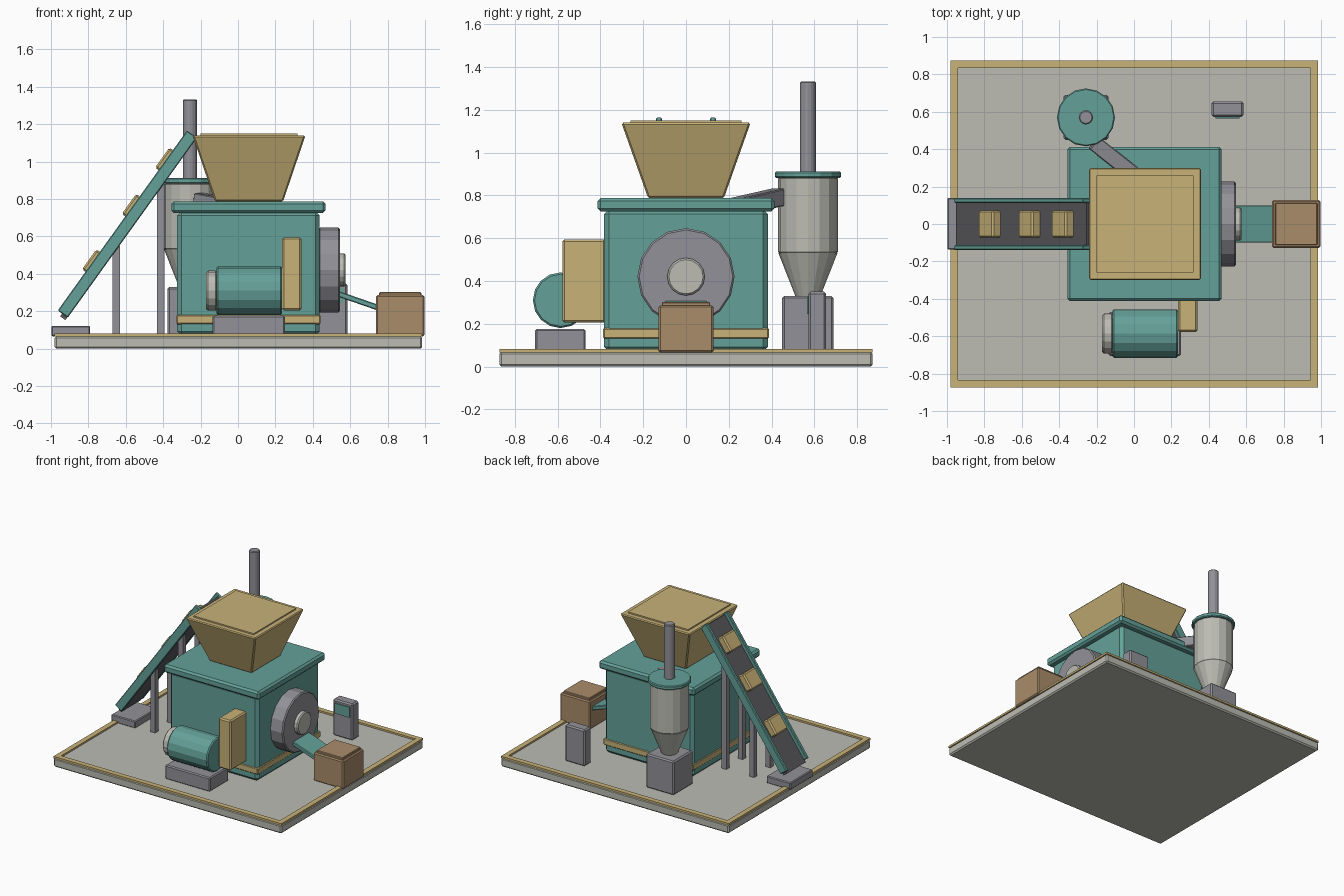
import bpy, bmesh, math
from mathutils import Vector, Matrix

if "Cube" in bpy.data.objects:
    bpy.data.objects.remove(bpy.data.objects["Cube"])


def material(name, r, g, b):
    m = bpy.data.materials.new(name)
    lin = [((c / 255 + 0.055) / 1.055) ** 2.4 for c in (r, g, b)]
    m.diffuse_color = (*lin, 1)
    m.use_nodes = True
    m.node_tree.nodes["Principled BSDF"].inputs["Base Color"].default_value = m.diffuse_color
    return m


TEAL = material("teal", 100, 161, 153)
YELLOW = material("ochre yellow", 200, 178, 120)
LIGHT = material("light grey", 188, 188, 180)
GREY = material("steel grey", 145, 145, 152)
DARK = material("dark rubber", 90, 90, 94)
BROWN = material("brown", 170, 140, 106)


def finish(bm, name, mat, bevel=0.0, smooth=False):
    bmesh.ops.recalc_face_normals(bm, faces=bm.faces)
    me = bpy.data.meshes.new(name)
    bm.to_mesh(me)
    bm.free()
    me.materials.append(mat)
    ob = bpy.data.objects.new(name, me)
    bpy.context.collection.objects.link(ob)
    if bevel:
        mod = ob.modifiers.new("bevel", "BEVEL")
        mod.width = bevel
        mod.segments = 1
        mod.limit_method = "ANGLE"
        mod.angle_limit = math.radians(40)
    return ob


def box(name, mat, x, y, z, bevel=0.008, matrix=None):
    """Box given by its (low, high) range on each axis."""
    bm = bmesh.new()
    bmesh.ops.create_cube(bm, size=1)
    for v in bm.verts:
        v.co = [(lo + hi) / 2 + c * (hi - lo) for c, (lo, hi) in zip(v.co, (x, y, z))]
    if matrix:
        bm.transform(matrix)
    return finish(bm, name, mat, bevel)


def cylinder(name, mat, centre, r1, r2, lo, hi, axis="Z", sides=16, bevel=0.006):
    """Cylinder or cone from lo to hi along its axis, r1 at lo and r2 at hi."""
    bm = bmesh.new()
    bmesh.ops.create_cone(bm, cap_ends=True, segments=sides, radius1=r1, radius2=r2, depth=hi - lo)
    bm.transform(Matrix.Translation((0, 0, (lo + hi) / 2)))
    if axis == "X":
        bm.transform(Matrix.Rotation(math.pi / 2, 4, "Y"))
    bm.transform(Matrix.Translation(centre))
    return finish(bm, name, mat, bevel)


def frame(start, end):
    """Matrix with local x running from start to end and local y level."""
    a, b = Vector(start), Vector(end)
    d = (b - a).normalized()
    side = Vector((0, 0, 1)).cross(d).normalized()
    up = d.cross(side)
    m = Matrix((d, side, up)).transposed().to_4x4()
    m.translation = a
    return m, (b - a).length


# Base slab with a raised yellow border
BX, BY = (-0.98, 0.985), (-0.873, 0.873)
box("base_slab", LIGHT, BX, BY, (0, 0.068), 0.01)
for i, s in enumerate((BY[0], BY[1] - 0.04)):
    box(f"border_long_{i}", YELLOW, BX, (s, s + 0.04), (0.066, 0.081), 0)
for i, s in enumerate((BX[0], BX[1] - 0.04)):
    box(f"border_side_{i}", YELLOW, (s, s + 0.04), (BY[0] + 0.04, BY[1] - 0.04), (0.066, 0.081), 0)

# Main housing, lid and stripe
box("housing", TEAL, (-0.325, 0.437), (-0.383, 0.383), (0.07, 0.735), 0.022)
box("housing_lid", TEAL, (-0.356, 0.468), (-0.413, 0.413), (0.725, 0.788), 0.014)
box("housing_stripe", YELLOW, (-0.33, 0.442), (-0.388, 0.388), (0.13, 0.18), 0.006)

# Hopper: tapered box with a slightly raised inner top
bm = bmesh.new()
bmesh.ops.create_cube(bm, size=2)
for v in bm.verts:
    hx, hy = (0.302, 0.302) if v.co.z > 0 else (0.182, 0.177)
    v.co = (0.059 + v.co.x * hx, v.co.y * hy, 1.14 if v.co.z > 0 else 0.787)
finish(bm, "hopper", YELLOW, 0.008)
box("hopper_top", YELLOW, (-0.2, 0.318), (-0.26, 0.26), (1.13, 1.15), 0)

# Conveyor: local x runs up the slope, local z points away from the belt
conveyor, length = frame((-0.937, 0, 0.185), (-0.246, 0, 1.147))
box("conveyor_belt", DARK, (-0.018, length - 0.01), (-0.118, 0.118), (-0.03, 0.004), 0, conveyor)
for i, s in enumerate((-1, 1)):
    rail = sorted((s * 0.113, s * 0.14))
    box(f"conveyor_rail_{i}", TEAL, (0, length), rail, (-0.033, 0.033), 0.005, conveyor)
for i, t in enumerate((0.32, 0.685, 0.99)):
    box(f"conveyor_load_{i}", YELLOW, (t - 0.066, t + 0.066), (-0.073, 0.073), (-0.015, 0.056), 0.01, conveyor)
box("conveyor_foot", GREY, (-0.998, -0.79), (-0.137, 0.14), (0.066, 0.122), 0.006)
for x, top in ((-0.65, 0.55), (-0.412, 0.88)):
    for s in (-1, 1):
        box("conveyor_leg", GREY, (x - 0.02, x + 0.02), (s * 0.1 - 0.02, s * 0.1 + 0.02), (0.066, top), 0)

# Dust cyclone with its stand, exhaust pipe and duct
C = (-0.257, 0.57, 0)
box("cyclone_stand", GREY, (-0.377, -0.137), (0.45, 0.69), (0.066, 0.33), 0.01)
cylinder("cyclone_cone", LIGHT, C, 0.055, 0.138, 0.32, 0.53, bevel=0)
cylinder("cyclone_barrel", LIGHT, C, 0.14, 0.14, 0.53, 0.885)
cylinder("cyclone_cap", TEAL, C, 0.155, 0.155, 0.882, 0.912)
cylinder("exhaust_pipe", GREY, C, 0.038, 0.038, 0.9, 1.333)
duct, length = frame((-0.215, 0.435, 0.793), (0.05, 0.225, 0.745))
box("duct", GREY, (0, length), (-0.042, 0.042), (-0.04, 0.04), 0.005, duct)

# Flywheel, outlet chute and collecting bin
cylinder("flywheel", GREY, (0, 0, 0.42), 0.227, 0.227, 0.43, 0.545, "X", 16, 0.008)
cylinder("flywheel_hub", LIGHT, (0, 0, 0.42), 0.088, 0.088, 0.53, 0.576, "X", 16, 0.008)
chute, length = frame((0.53, 0, 0.295), (0.79, 0, 0.205))
box("outlet_chute", TEAL, (0, length), (-0.1, 0.1), (-0.015, 0.015), 0.005, chute)
box("bin", BROWN, (0.738, 0.996), (-0.128, 0.128), (0.066, 0.286), 0.008)
box("bin_top", BROWN, (0.755, 0.98), (-0.113, 0.113), (0.28, 0.302), 0.004)

# Motor with plinth, end cap and belt guard
M = (0, -0.586, 0.31)
box("motor_plinth", GREY, (-0.135, 0.25), (-0.705, -0.47), (0.066, 0.176), 0.008)
cylinder("motor_body", TEAL, M, 0.13, 0.13, -0.115, 0.235, "X", 16, 0.008)
cylinder("motor_cap", LIGHT, M, 0.107, 0.107, -0.17, -0.11, "X", 16, 0.01)
box("belt_guard", YELLOW, (0.235, 0.34), (-0.578, -0.375), (0.205, 0.595), 0.01)

# Control cabinet with a front panel
box("control_cabinet", GREY, (0.415, 0.585), (0.573, 0.655), (0.066, 0.35), 0.01)
box("control_panel", TEAL, (0.437, 0.565), (0.565, 0.574), (0.245, 0.325), 0)
